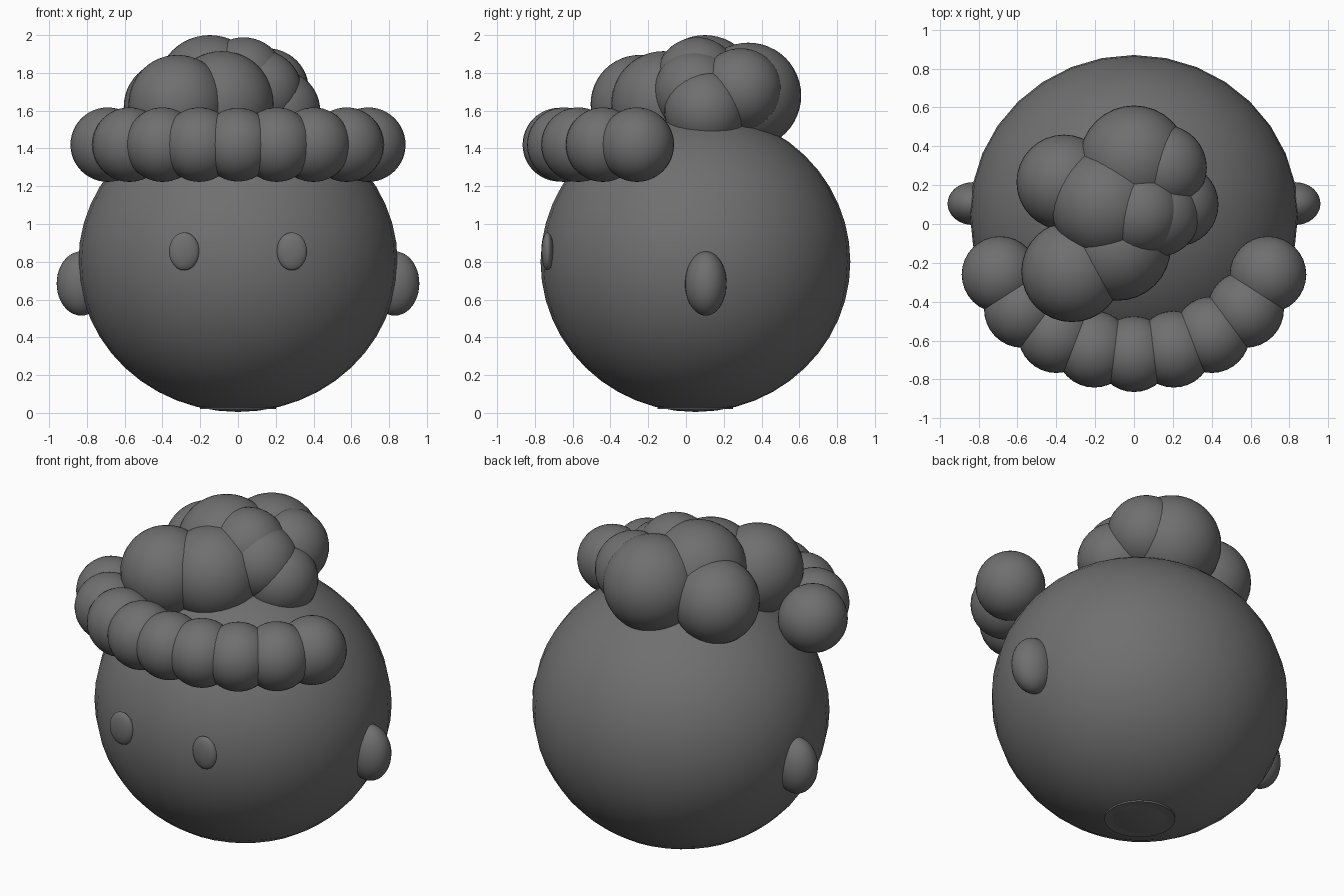
import bpy
import math

if "Cube" in bpy.data.objects:
    bpy.data.objects.remove(bpy.data.objects["Cube"], do_unlink=True)

# One flat colour for the whole model
GREY = 0.16
grey = bpy.data.materials.new("dark_grey")
grey.use_nodes = True
grey.diffuse_color = (GREY, GREY, GREY, 1)
bsdf = grey.node_tree.nodes["Principled BSDF"]
bsdf.inputs["Base Color"].default_value = (GREY, GREY, GREY, 1)
bsdf.inputs["Roughness"].default_value = 0.8


def finish(name):
    obj = bpy.context.object
    obj.name = name
    obj.data.materials.append(grey)
    bpy.ops.object.transform_apply(location=False, rotation=False, scale=True)
    bpy.ops.object.shade_smooth_by_angle(angle=math.radians(40))
    return obj


def ball(name, centre, radii):
    """Ellipsoid; a single radius gives a sphere."""
    if not isinstance(radii, tuple):
        radii = (radii,) * 3
    bpy.ops.mesh.primitive_uv_sphere_add(segments=32, ring_count=24, location=centre)
    bpy.context.object.scale = radii
    return finish(name)


# Head
ball("head", (0, 0.05, 0.80), (0.845, 0.82, 0.795))

# Flat neck seat under the head
bpy.ops.mesh.primitive_cylinder_add(vertices=32, radius=0.2, depth=0.06,
                                    location=(0, 0.05, 0.05))
finish("neck_seat")

# Eyes and ears
for side, s in (("left", 1), ("right", -1)):
    ball(f"{side}_eye", (s * 0.285, -0.733, 0.855), (0.08, 0.032, 0.1))
    ball(f"{side}_ear", (s * 0.83, 0.105, 0.685), (0.13, 0.11, 0.17))

# Fringe: a curved row of equal curls, mirrored about the middle one
ball("fringe_middle", (0, -0.67, 1.42), 0.195)
fringe = [(0.205, -0.645), (0.40, -0.57), (0.575, -0.44), (0.69, -0.26)]
for i, (x, y) in enumerate(fringe, 1):
    for side, s in (("left", 1), ("right", -1)):
        ball(f"fringe_{side}_{i}", (s * x, y, 1.42), 0.197)

# Top knot: a cluster of overlapping curls
curls = {
    "front_right": (-0.32, -0.245, 1.635, 0.26),
    "front_middle": (-0.085, -0.12, 1.64, 0.275),
    "crown": (-0.15, 0.10, 1.72, 0.28),
    "crown_left": (0.03, 0.06, 1.768, 0.22),
    "upper_left": (0.12, 0.05, 1.70, 0.22),
    "lower_left": (0.22, 0.10, 1.60, 0.215),
    "back_left": (0.155, 0.29, 1.71, 0.22),
    "back": (0.0, 0.33, 1.68, 0.28),
    "back_right": (-0.36, 0.215, 1.62, 0.245),
}
for name, (x, y, z, r) in curls.items():
    ball(f"top_curl_{name}", (x, y, z), r)
